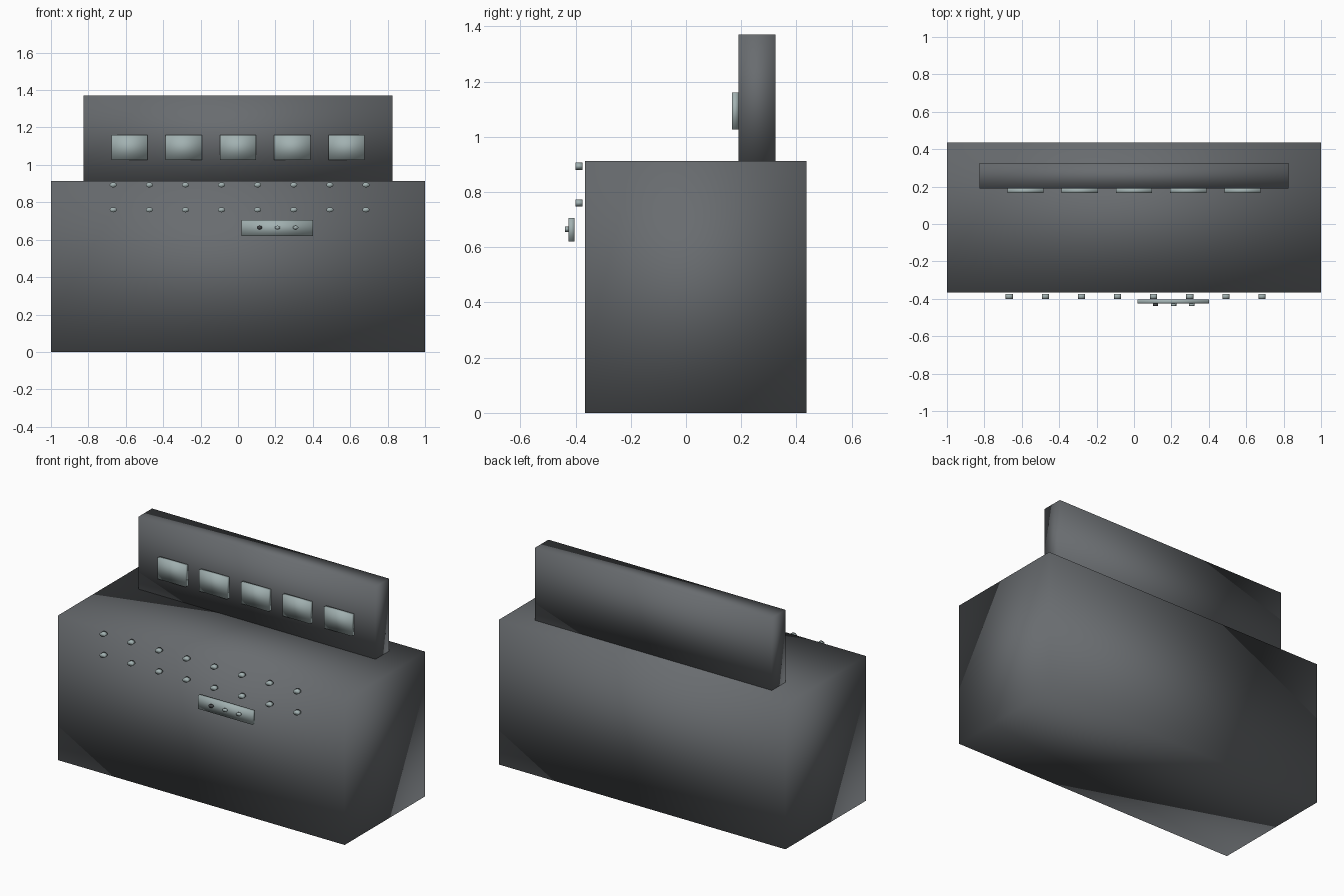
import bpy

cube = bpy.data.objects.get("Cube")
if cube:
    bpy.data.objects.remove(cube, do_unlink=True)


def material(name, r, g, b):
    m = bpy.data.materials.new(name)
    m.use_nodes = True
    m.diffuse_color = (r, g, b, 1)
    bsdf = next(n for n in m.node_tree.nodes if n.type == 'BSDF_PRINCIPLED')
    bsdf.inputs["Base Color"].default_value = (r, g, b, 1)
    return m


dark_grey = material("dark_grey", 0.14, 0.15, 0.16)
pale_grey = material("pale_grey_green", 0.36, 0.44, 0.44)
black = material("black", 0.06, 0.065, 0.07)


def finish(name, mat):
    ob = bpy.context.object
    ob.name = name
    bpy.ops.object.transform_apply(location=False, rotation=True, scale=True)
    ob.data.materials.append(mat)
    bpy.ops.object.shade_smooth()


def box(name, x, y, z, mat):
    """Soft-shaded box given its (low, high) range on each axis."""
    ranges = (x, y, z)
    bpy.ops.mesh.primitive_cube_add(size=1, location=[(a + b) / 2 for a, b in ranges])
    bpy.context.object.scale = [b - a for a, b in ranges]
    finish(name, mat)


def knob(name, x, y, z, rx, rz, mat):
    """Oval stud whose axis points to the front."""
    bpy.ops.mesh.primitive_cylinder_add(
        vertices=32, radius=1, depth=1, location=(x, sum(y) / 2, z), rotation=(1.570796, 0, 0))
    bpy.context.object.scale = (rx, rz, y[1] - y[0])
    finish(name, mat)


# Console body and raised back panel
box("console_body", (-1, 1), (-0.365, 0.437), (0, 0.913), dark_grey)
box("back_panel", (-0.827, 0.827), (0.19, 0.325), (0.913, 1.37), dark_grey)

# Row of screens on the back panel
for i in range(5):
    x = (i - 2) * 0.29
    box(f"screen_{i + 1}", (x - 0.097, x + 0.097), (0.166, 0.19), (1.027, 1.16), pale_grey)

# Two rows of knobs in front of the body
for row, z in (("upper", 0.893), ("lower", 0.76)):
    for i in range(8):
        knob(f"{row}_knob_{i + 1}", -0.667 + i * 0.193, (-0.401, -0.374), z,
             0.019, 0.0133, pale_grey)

# Control plate with three buttons
box("control_plate", (0.02, 0.4), (-0.426, -0.404), (0.62, 0.705), pale_grey)
for i, mat in enumerate((black, pale_grey, pale_grey)):
    knob(f"plate_button_{i + 1}", 0.115 + i * 0.0965, (-0.438, -0.425), 0.665,
         0.0145, 0.01, mat)
